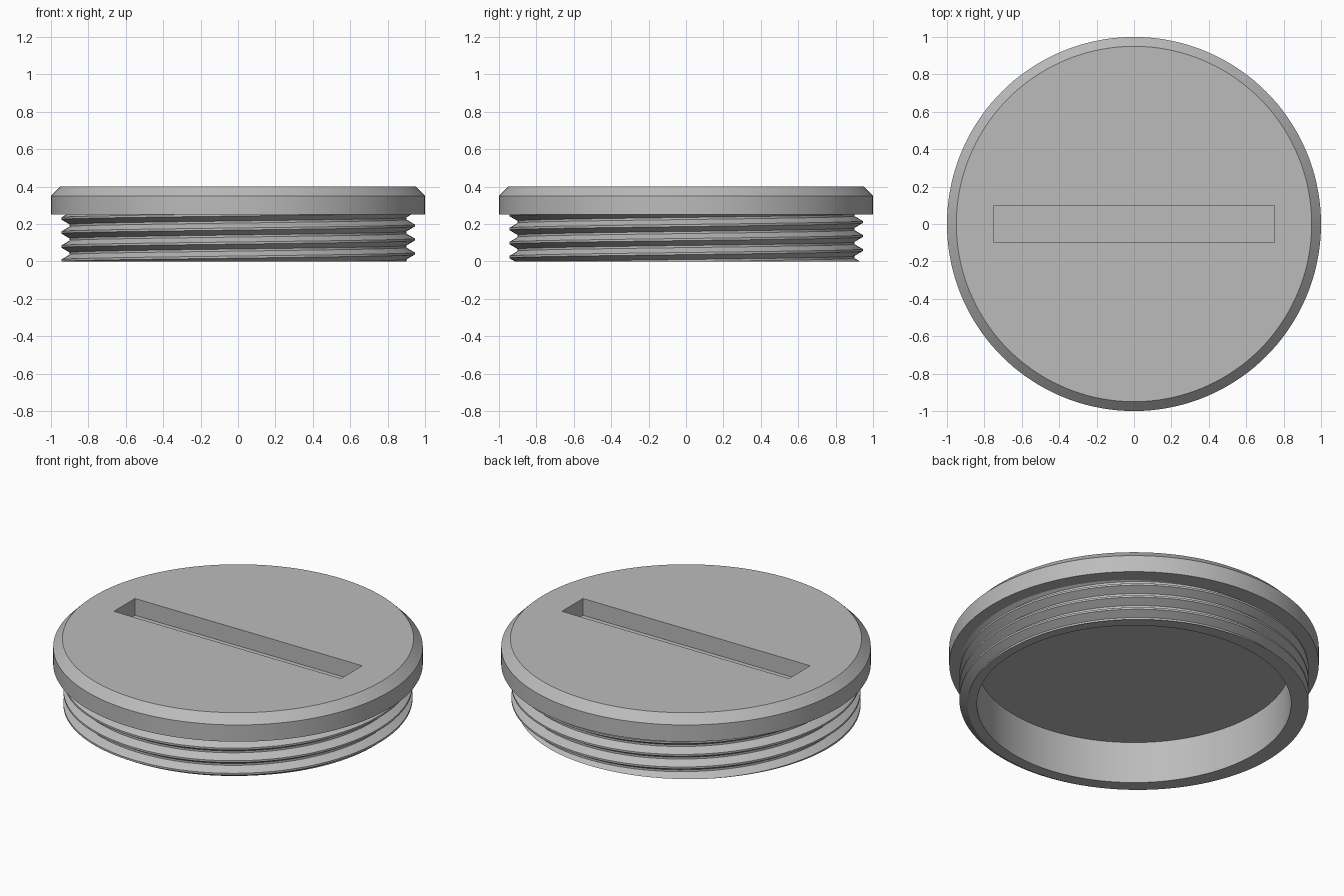
import bpy
import bmesh
from math import cos, sin, pi

cube = bpy.data.objects.get("Cube")
if cube:
    bpy.data.objects.remove(cube)

SEGMENTS = 144
LID_BASE, LID_TOP = 0.25, 0.40
ROOT, CREST, BORE = 0.90, 0.945, 0.85
PITCH = 0.075

grey = bpy.data.materials.new("plain grey")
grey.use_nodes = True
colour = (0.5, 0.5, 0.5, 1)
grey.diffuse_color = colour
grey.node_tree.nodes["Principled BSDF"].inputs["Base Color"].default_value = colour


def make_object(name, bm):
    bmesh.ops.recalc_face_normals(bm, faces=bm.faces)
    mesh = bpy.data.meshes.new(name)
    bm.to_mesh(mesh)
    bm.free()
    mesh.materials.append(grey)
    obj = bpy.data.objects.new(name, mesh)
    bpy.context.collection.objects.link(obj)
    return obj


def activate(obj):
    bpy.ops.object.select_all(action="DESELECT")
    obj.select_set(True)
    bpy.context.view_layer.objects.active = obj


# Lid: disc with a chamfered upper rim
bm = bmesh.new()
rings = []
for radius, z in ((1, LID_BASE), (1, 0.35), (0.95, LID_TOP)):
    rings.append([bm.verts.new((radius * cos(2 * pi * i / SEGMENTS),
                                radius * sin(2 * pi * i / SEGMENTS), z))
                  for i in range(SEGMENTS)])
for low, high in zip(rings, rings[1:]):
    for i in range(SEGMENTS):
        j = (i + 1) % SEGMENTS
        bm.faces.new((low[i], low[j], high[j], high[i]))
bm.faces.new(rings[0])
bm.faces.new(rings[-1])
lid = make_object("lid", bm)

# Coin slot cut into the lid
bm = bmesh.new()
bmesh.ops.create_cube(bm, size=1)
bmesh.ops.scale(bm, vec=(1.5, 0.2, 0.2), verts=bm.verts)
bmesh.ops.translate(bm, vec=(0, 0, LID_TOP), verts=bm.verts)
cutter = make_object("slot_cutter", bm)
cutter.hide_render = True
cut = lid.modifiers.new("slot", "BOOLEAN")
cut.operation = "DIFFERENCE"
cut.solver = "EXACT"
cut.object = cutter
activate(lid)
bpy.ops.object.modifier_apply(modifier=cut.name)
bpy.data.objects.remove(cutter)

# Threaded collar: sweep one thread tooth along a right-handed helix
tooth = ((ROOT, 0), (CREST, 0.35), (CREST, 0.5), (ROOT, 0.85), (ROOT, 1))
first_z = 0.042 - PITCH * 2.425
bm = bmesh.new()
previous = None
for step in range(SEGMENTS * 6 + 1):
    turn = step / SEGMENTS
    angle = 2 * pi * turn
    section = [bm.verts.new((r * cos(angle), r * sin(angle),
                             first_z + PITCH * (turn + h))) for r, h in tooth]
    if previous:
        for k in range(len(tooth) - 1):
            bm.faces.new((previous[k], section[k], section[k + 1], previous[k + 1]))
    previous = section
bmesh.ops.remove_doubles(bm, verts=bm.verts, dist=0.0001)

# Trim the thread flat at the bottom and under the lid
for z, direction in ((0, -1), (LID_BASE, 1)):
    bmesh.ops.bisect_plane(bm, geom=bm.verts[:] + bm.edges[:] + bm.faces[:],
                           plane_co=(0, 0, z), plane_no=(0, 0, direction),
                           clear_outer=True)

# Bottom rim and hollow bore, extruded from the trimmed edge
edges = [e for e in bm.edges if e.is_boundary
         and all(abs(v.co.z) < 0.0001 for v in e.verts)]
for z in (0, LID_BASE):
    new = bmesh.ops.extrude_edge_only(bm, edges=edges)["geom"]
    edges = [g for g in new if isinstance(g, bmesh.types.BMEdge)]
    for v in [g for g in new if isinstance(g, bmesh.types.BMVert)]:
        scale = BORE / v.co.xy.length
        v.co = (v.co.x * scale, v.co.y * scale, z)
collar = make_object("threaded_collar", bm)

for obj in (lid, collar):
    activate(obj)
    bpy.ops.object.shade_smooth_by_angle(angle=pi / 6)
